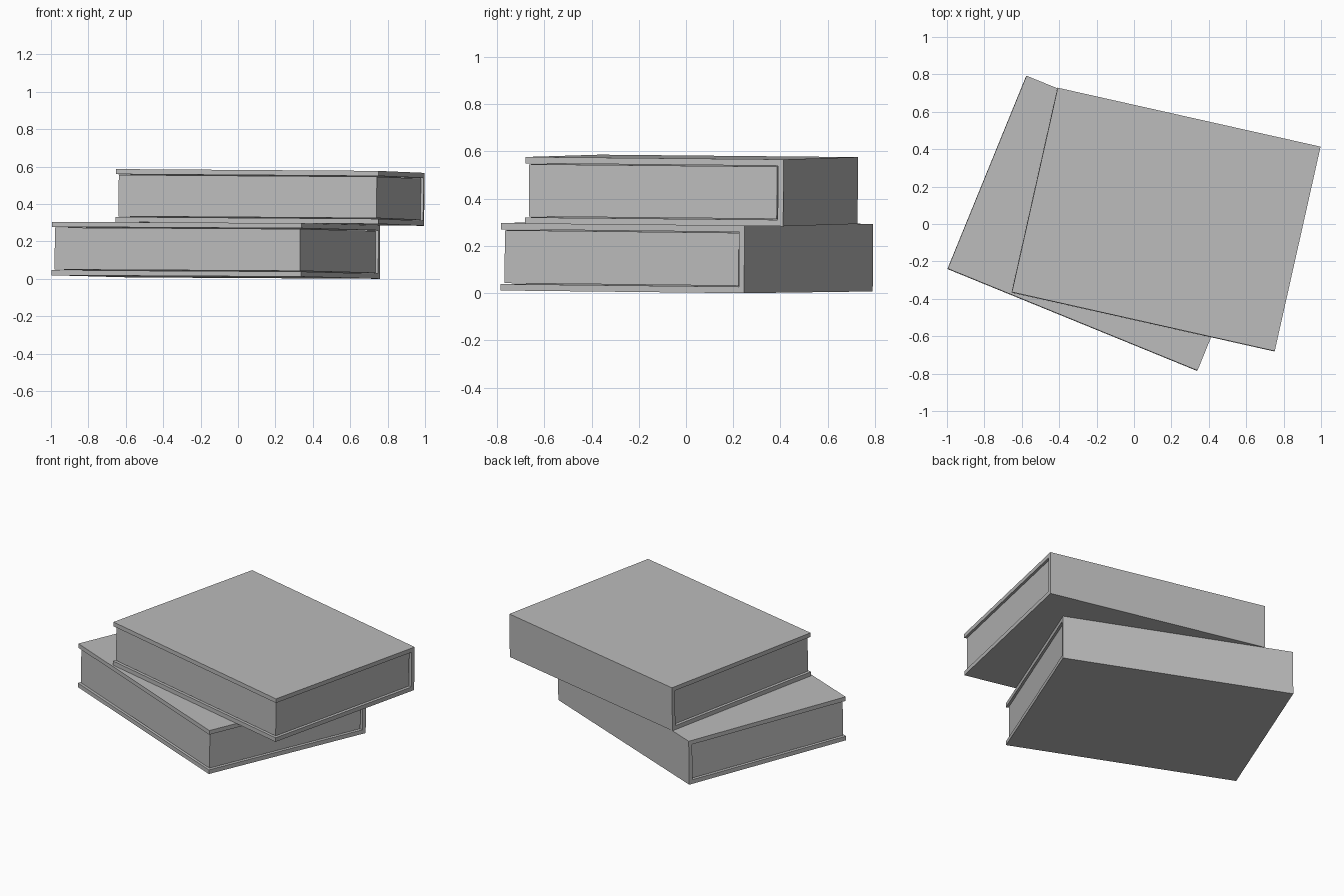
import bpy
import bmesh
import math
from mathutils import Matrix, Vector

default_cube = bpy.data.objects.get("Cube")
if default_cube:
    bpy.data.objects.remove(default_cube, do_unlink=True)

# One plain grey for everything
grey = bpy.data.materials.new("plain_grey")
grey.use_nodes = True
colour = (0.5, 0.5, 0.5, 1)
grey.diffuse_color = colour
grey.node_tree.nodes["Principled BSDF"].inputs["Base Color"].default_value = colour

BOARD = 0.027    # thickness of the cover boards
SPINE = 0.024    # thickness of the spine
INSET = 0.013    # pages set back from the cover edges
GAP = 0.004      # sliver between pages and cover
STACK_NORMAL = Vector((0.0087, 0.0076, 1))  # the stack leans very slightly


def extrude_profile(name, profile, length, matrix):
    """Extrude a (y, z) outline along x, centred, and place it."""
    bm = bmesh.new()
    face = bm.faces.new([bm.verts.new((-length / 2, y, z)) for y, z in profile])
    result = bmesh.ops.extrude_face_region(bm, geom=[face])
    moved = [g for g in result["geom"] if isinstance(g, bmesh.types.BMVert)]
    bmesh.ops.translate(bm, verts=moved, vec=(length, 0, 0))
    bmesh.ops.recalc_face_normals(bm, faces=bm.faces)
    mesh = bpy.data.meshes.new(name)
    bm.to_mesh(mesh)
    bm.free()
    mesh.materials.append(grey)
    obj = bpy.data.objects.new(name, mesh)
    obj.matrix_world = matrix
    bpy.context.collection.objects.link(obj)
    return obj


def make_book(name, centre, angle, length, depth, height):
    lean = Vector((0, 0, 1)).rotation_difference(STACK_NORMAL).to_matrix().to_4x4()
    matrix = (Matrix.Translation(centre) @ lean
              @ Matrix.Rotation(math.radians(angle), 4, "Z"))
    front, back = -depth / 2, depth / 2
    inner = back - SPINE

    # Cover: two boards joined by the spine at the back
    cover = [(front, 0), (back, 0), (back, height), (front, height),
             (front, height - BOARD), (inner, height - BOARD),
             (inner, BOARD), (front, BOARD)]
    extrude_profile(name + "_cover", cover, length, matrix)

    # Page block, set back on the three open sides
    low, high = BOARD + GAP, height - BOARD - GAP
    y0, y1 = front + INSET, inner - 0.007
    pages = [(y0, low), (y1, low), (y1, high), (y0, high)]
    extrude_profile(name + "_pages", pages, length - 2 * INSET, matrix)


make_book("lower_book", (-0.12, 0.0025, 0.0095), -22.2, 1.442, 1.114, 0.286)
make_book("upper_book", (0.17, 0.0225, 0.2935), -12.64, 1.44, 1.12, 0.283)
